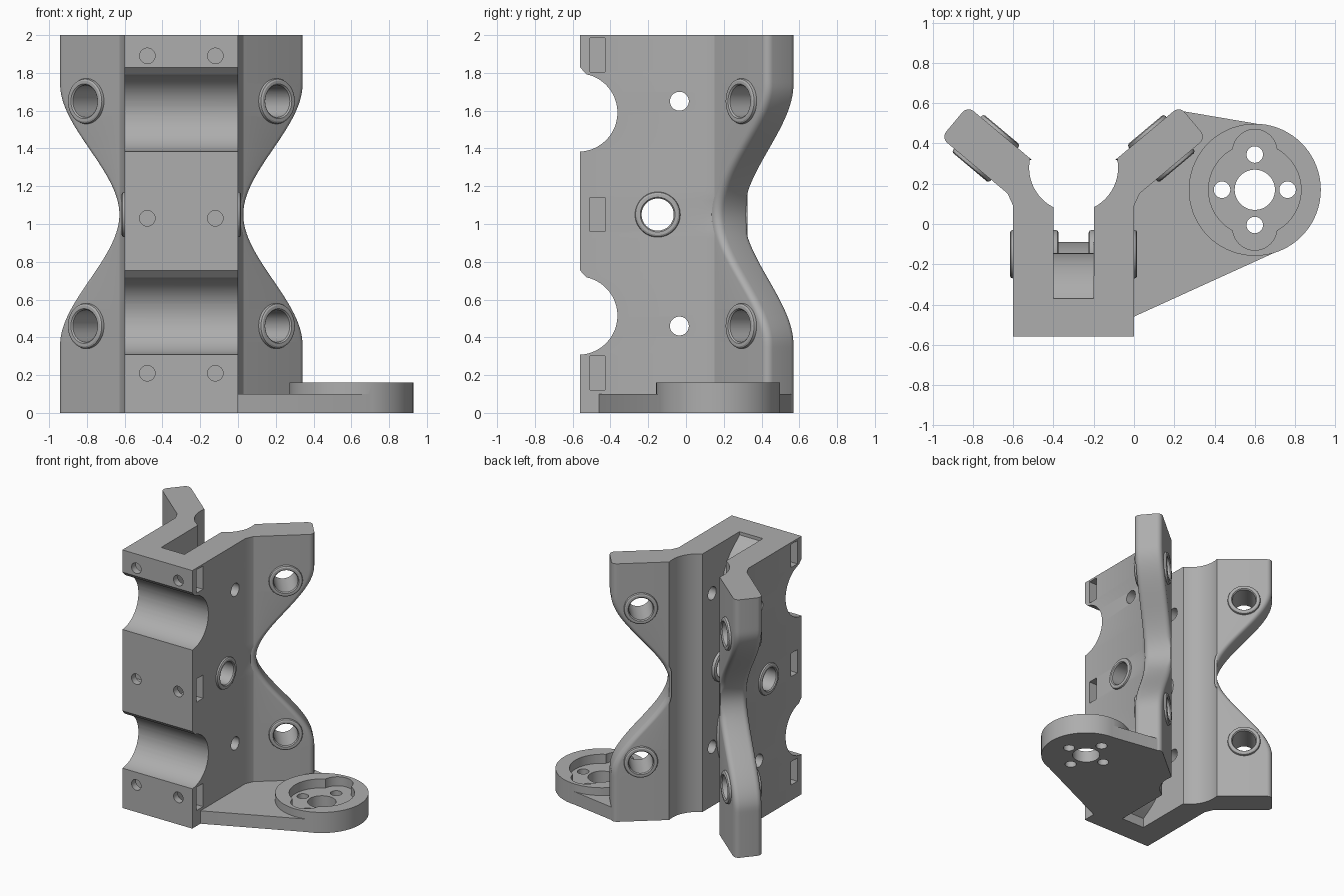
import bpy, bmesh
from math import sin, cos, pi, radians, sqrt
from mathutils import Matrix, Vector

cube = bpy.data.objects.get("Cube")
if cube:
    bpy.data.objects.remove(cube, do_unlink=True)

GREY = (0.42, 0.42, 0.42, 1)
mat = bpy.data.materials.new("matte grey")
mat.use_nodes = True
mat.diffuse_color = GREY
mat.node_tree.nodes["Principled BSDF"].inputs["Base Color"].default_value = GREY

MID = 1.05                                   # height of the mirror plane of the bracket
CX = -0.3                                    # x of the bracket's own centre plane
TILT = radians(40)
D = Vector((cos(TILT), sin(TILT), 0))        # along the wing
N = Vector((sin(TILT), -cos(TILT), 0))       # out of the wing's front face
T_FRONT, T_BACK = -0.098, -0.303
YZ = Matrix(((0, 0, 1, 0), (1, 0, 0, 0), (0, 1, 0, 0), (0, 0, 0, 1)))


def finish(name, bm):
    bmesh.ops.recalc_face_normals(bm, faces=bm.faces[:])
    me = bpy.data.meshes.new(name)
    bm.to_mesh(me)
    bm.free()
    me.materials.append(mat)
    ob = bpy.data.objects.new(name, me)
    bpy.context.collection.objects.link(ob)
    return ob


def loft(name, sections, closed=False):
    bm = bmesh.new()
    rings = [[bm.verts.new(p) for p in s] for s in sections]
    pairs = list(zip(rings, rings[1:])) + ([(rings[-1], rings[0])] if closed else [])
    for a, b in pairs:
        for i in range(len(a)):
            j = (i + 1) % len(a)
            bm.faces.new((a[i], a[j], b[j], b[i]))
    if not closed:
        bm.faces.new(rings[0])
        bm.faces.new(rings[-1])
    return finish(name, bm)


def prism(name, pts, lo, hi, m=Matrix()):
    return loft(name, [[m @ Vector((u, v, w)) for u, v in pts] for w in (lo, hi)])


def circle(cx, cy, r, n=48, a0=0, a1=2 * pi):
    return [(cx + r * cos(a0 + (a1 - a0) * i / n), cy + r * sin(a0 + (a1 - a0) * i / n))
            for i in range(n)]


def rod(centre, axis, r, length):
    m = Matrix.Translation(centre) @ axis.to_track_quat('Z', 'Y').to_matrix().to_4x4()
    return prism("cutter", circle(0, 0, r), -length / 2, length / 2, m)


def box(x0, x1, y0, y1, z0, z1):
    return prism("cutter", [(x0, y0), (x1, y0), (x1, y1), (x0, y1)], z0, z1)


def boolean(ob, tool, op='DIFFERENCE'):
    tool.hide_render = True
    mod = ob.modifiers.new("bool", 'BOOLEAN')
    mod.operation, mod.object, mod.solver = op, tool, 'EXACT'
    bpy.context.view_layer.objects.active = ob
    bpy.ops.object.modifier_apply(modifier=mod.name)
    bpy.data.objects.remove(tool, do_unlink=True)


def smooth(ob):
    bpy.ops.object.select_all(action='DESELECT')
    ob.select_set(True)
    bpy.context.view_layer.objects.active = ob
    bpy.ops.object.shade_smooth_by_angle(angle=radians(25))


# Bracket: one cross-section whose wing length and slot floor change with height
def wing_edge(z):
    u = min(abs(z - MID) / 0.69, 1)
    return 0.14 + 0.41 * u * u * (3 - 2 * u)


def slot_floor(z):
    y = -0.37
    for zc, r in ((1.59, 0.425), (0.515, 0.48)):
        if abs(z - zc) < r:
            y = max(y, -0.57 + sqrt(r * r - (z - zc) ** 2))
    return y


def section(z):
    e, rf = wing_edge(z), 0.04
    rb = max(0.004, min(0.04, e - 0.13))
    st = [(min(0.119, e - 0.045), T_FRONT)]
    turn = [i * pi / 12 for i in range(7)]
    st += [(e - rf + rf * sin(a), T_FRONT - rf + rf * cos(a)) for a in turn]
    st += [(e - rb + rb * cos(a), T_BACK + rb - rb * sin(a)) for a in turn]
    wing = [D * s + N * t for s, t in st]
    half = [(0.3, -0.56), (0.3, 0.09)] + [(p.x - CX, p.y) for p in wing]
    half += [(0.221 * cos(a), 0.28 + 0.221 * sin(a))
             for a in [radians(12 - 75 * i / 12) for i in range(13)]]
    half += [(0.1, slot_floor(z))]
    full = half + [(-x, y) for x, y in reversed(half)]
    return [(x + CX, y, z) for x, y in full]


bracket = loft("bracket", [section(2 * i / 80) for i in range(81)])

# Two half-round grooves across the front, with a chamfered upper lip
for zc in (1.59, 0.515):
    pts = circle(-0.57, zc, 0.207, 40, -pi / 2, radians(82))
    pts += [(-0.562, zc + 0.24), (-0.7, zc + 0.24), (-0.7, zc - 0.207)]
    boolean(bracket, prism("cutter", pts, -1, 0.4, YZ))

# Screw holes in the front and nut pockets in the sides
for z, zn in ((1.89, 1.895), (1.03, 1.05), (0.21, 0.21)):
    for side in (-1, 1):
        boolean(bracket, rod((CX + side * 0.18, -0.56, z), Vector((0, 1, 0)), 0.041, 0.42))
        x0, x1 = sorted((CX + side * 0.13, CX + side * 0.4))
        boolean(bracket, box(x0, x1, -0.507, -0.428, zn - 0.09, zn + 0.09))

# Cross holes through both walls
X = Vector((1, 0, 0))
for y, z, r in ((-0.035, 1.65, 0.05), (-0.035, 0.46, 0.05), (-0.15, MID, 0.085)):
    boolean(bracket, rod((CX, y, z), X, r, 1))


# Raised rounded collars
def collar(name, centre, axis, h=0.02):
    prof = [(0.085, -0.01), (0.085, h - 0.008), (0.092, h), (0.108, h),
            (0.117, h - 0.005), (0.12, h - 0.013), (0.12, -0.01)]
    m = Matrix.Translation(centre) @ axis.to_track_quat('Z', 'Y').to_matrix().to_4x4()
    ob = loft(name, [[m @ Vector((r * c, r * s, w)) for r, w in prof]
                     for c, s in circle(0, 0, 1)], True)
    smooth(ob)


for side, label in ((1, "left"), (-1, "right")):
    collar(label + "_outer_collar", (CX + side * 0.3, -0.15, MID), X * side, 0.016)
    collar(label + "_inner_collar", (CX + side * 0.1, -0.15, MID), X * -side, 0.025)
    for z, level in ((1.65, "upper"), (0.46, "lower")):
        d, n = (Vector((v.x * side, v.y, 0)) for v in (D, N))
        origin = Vector((CX + side * 0.3, 0, z)) + d * 0.345
        boolean(bracket, rod(origin + n * -0.2, n, 0.085, 0.3))
        collar(f"{label}_{level}_front_collar", origin + n * T_FRONT, n)
        collar(f"{label}_{level}_back_collar", origin + n * T_BACK, -n)
smooth(bracket)

# Side arm: a flat plate tangent to a round raised mount
HX, HY = 0.6, 0.17
outline = [(-0.05, -0.46), (0, -0.46)]
outline += circle(HX, HY, 0.325, 48, radians(-65), radians(82))
outline += [(0.215, 0.565), (0.0, 0.3), (-0.05, 0.1)]
arm = prism("side_arm", outline, 0, 0.1)
boolean(arm, prism("mount", circle(HX, HY, 0.328, 72), 0, 0.16), 'UNION')

# Lobed recess, centre hole and four screw holes
boolean(arm, prism("cutter", circle(HX, HY, 0.23), 0.09, 0.3))
for side in (-1, 1):
    boolean(arm, prism("cutter", circle(HX, HY + side * 0.19, 0.11), 0.09, 0.3))
boolean(arm, rod((HX, HY, 0.1), Vector((0, 0, 1)), 0.1, 0.5))
for dx, dy in circle(0, 0, 0.16 + 0.015, 4):
    boolean(arm, rod((HX + dx * 0.93, HY + dy, 0.1), Vector((0, 0, 1)), 0.041, 0.5))
smooth(arm)
